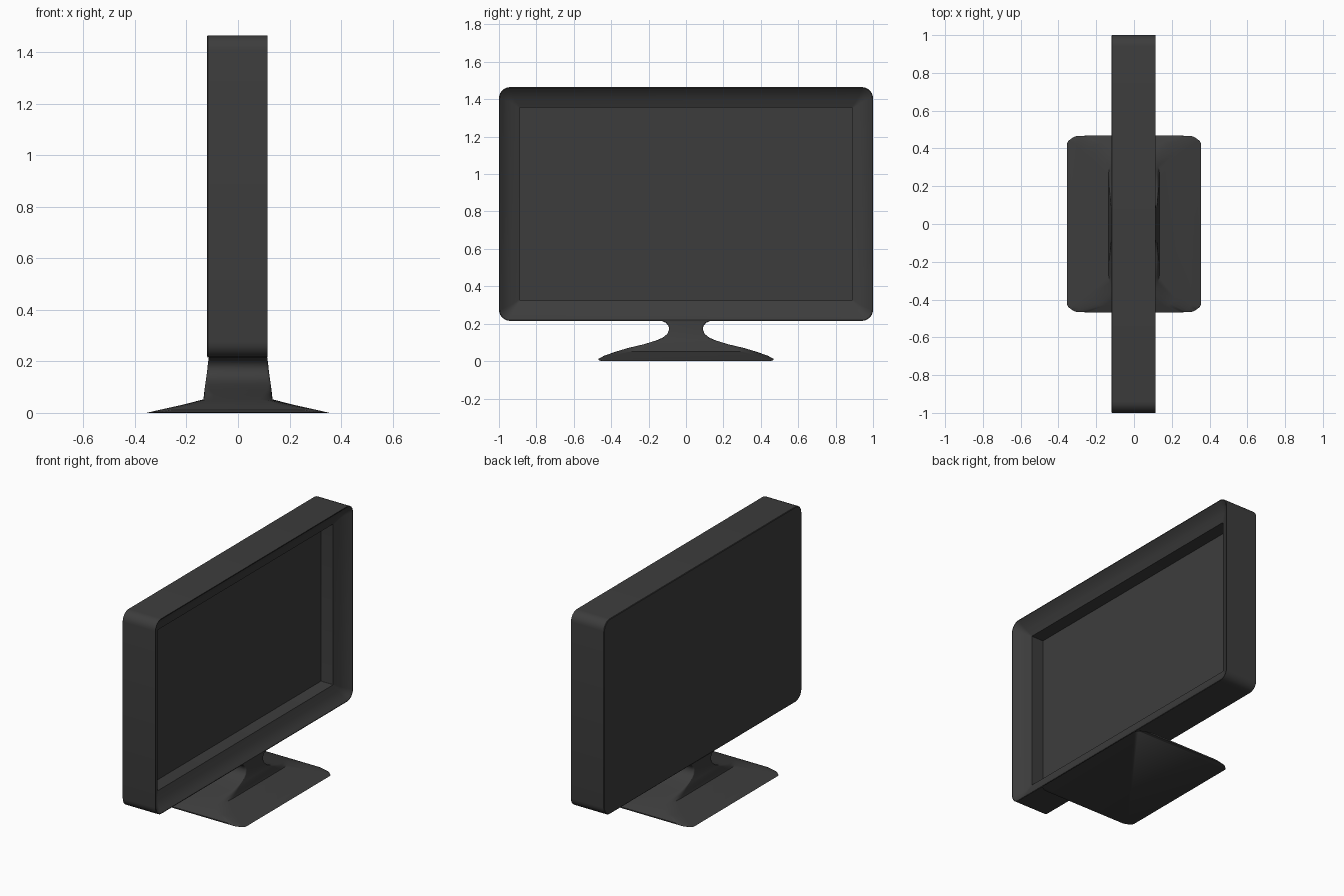
import bpy, bmesh, math
from mathutils import Vector

if "Cube" in bpy.data.objects:
    bpy.data.objects.remove(bpy.data.objects["Cube"])

plastic = bpy.data.materials.new("dark grey plastic")
plastic.diffuse_color = (0.046, 0.046, 0.046, 1)
plastic.use_nodes = True
plastic.node_tree.nodes["Principled BSDF"].inputs["Base Color"].default_value = plastic.diffuse_color


def rounded_rect(a, b, ra, rb, n=6):
    """Rounded rectangle outline with half sizes a, b and corner radii ra, rb."""
    pts = []
    for k, (sa, sb) in enumerate([(1, 1), (-1, 1), (-1, -1), (1, -1)]):
        for i in range(n + 1):
            t = math.pi / 2 * (k + i / n)
            pts.append((sa * (a - ra) + ra * math.cos(t), sb * (b - rb) + rb * math.sin(t)))
    return pts


def loft(name, rings, angle=32, cap_end=True):
    """Skin a list of equal-length rings and cap the ends; one ring makes a flat panel."""
    bm = bmesh.new()
    rows = [[bm.verts.new(p) for p in ring] for ring in rings]
    for lo, hi in zip(rows, rows[1:]):
        for i in range(len(lo)):
            j = (i + 1) % len(lo)
            bm.faces.new((lo[i], lo[j], hi[j], hi[i]))
    if len(rows) == 1:
        bm.faces.new(rows[0])
    else:
        bm.faces.new(rows[0][::-1])
        if cap_end:
            bm.faces.new(rows[-1])
        bmesh.ops.recalc_face_normals(bm, faces=bm.faces[:])
    mesh = bpy.data.meshes.new(name)
    bm.to_mesh(mesh)
    bm.free()
    obj = bpy.data.objects.new(name, mesh)
    bpy.context.collection.objects.link(obj)
    mesh.materials.append(plastic)
    bpy.ops.object.select_all(action='DESELECT')
    obj.select_set(True)
    bpy.context.view_layer.objects.active = obj
    bpy.ops.object.shade_smooth_by_angle(angle=math.radians(angle))


def panel_ring(x, inset, r):
    """Outline of the display at depth x, facing along x."""
    return [Vector((x, y, 0.84 + z)) for y, z in rounded_rect(1 - inset, 0.625 - inset, r, r)]


# Display housing: flat back, rounded corners, sloping bezel and recess wall
housing = [(-0.12, 0.004, 0.056), (-0.117, 0, 0.06), (0.115, 0, 0.06),
           (0.115, 0.004, 0.056), (0.1, 0.02, 0.045), (0.085, 0.038, 0.034),
           (0.07, 0.065, 0.02), (0.052, 0.11, 0.004), (-0.035, 0.11, 0.004)]
loft("display_housing", [panel_ring(*s) for s in housing], cap_end=False)

# Screen at the bottom of the recess
loft("screen", [panel_ring(-0.035, 0.11, 0.004)])

# Stand: arched sloping foot rising into a waisted neck (z, half x, half y, corner radii)
stand = [(0, 0.355, 0.45, 0.03, 0.03), (0.004, 0.338, 0.466, 0.045, 0.03),
         (0.012, 0.303, 0.468, 0.06, 0.05), (0.03, 0.222, 0.435, 0.06, 0.09),
         (0.052, 0.135, 0.37, 0.05, 0.12), (0.07, 0.132, 0.31, 0.04, 0.1),
         (0.09, 0.13, 0.225, 0.02, 0.04), (0.11, 0.127, 0.16, 0.01, 0.01),
         (0.125, 0.125, 0.125, 0.01, 0.01), (0.145, 0.122, 0.1, 0.01, 0.01),
         (0.17, 0.119, 0.09, 0.01, 0.01), (0.19, 0.117, 0.094, 0.01, 0.01),
         (0.205, 0.115, 0.108, 0.01, 0.01), (0.217, 0.113, 0.135, 0.01, 0.01)]
loft("stand", [[Vector((x, y, z)) for x, y in rounded_rect(*s)] for z, *s in stand], angle=45)
